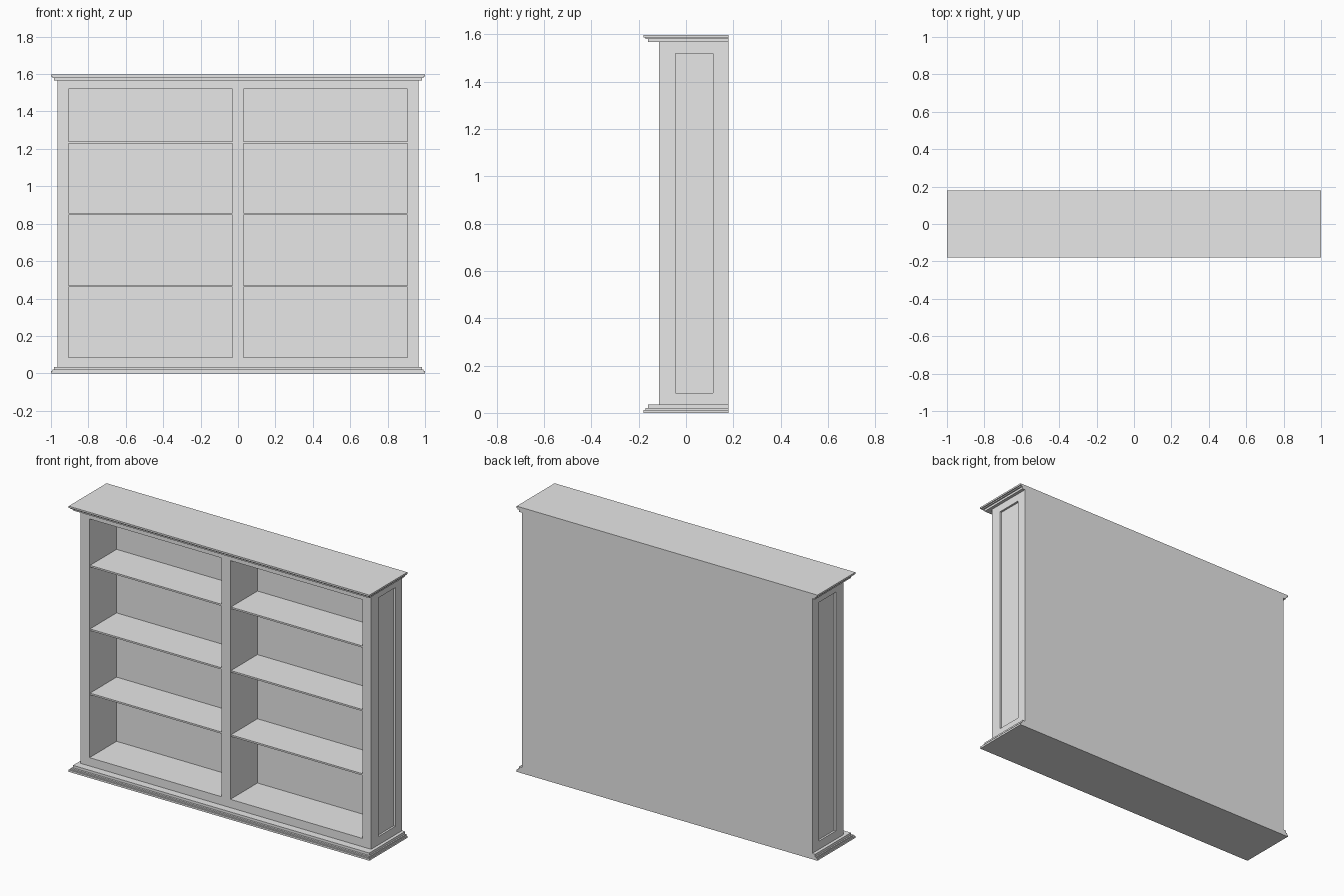
import bpy
import bmesh
from mathutils import Vector

cube = bpy.data.objects.get("Cube")
if cube:
    bpy.data.objects.remove(cube, do_unlink=True)

# One plain grey paint
grey = bpy.data.materials.new("grey_paint")
grey.use_nodes = True
grey.diffuse_color = (0.8, 0.8, 0.8, 1)
grey.node_tree.nodes["Principled BSDF"].inputs["Base Color"].default_value = (0.8, 0.8, 0.8, 1)

# Main dimensions
HALF_W, FRONT, BACK = 0.966, -0.115, 0.18
BOTTOM, TOP = 0.035, 1.567
BAY_IN, BAY_OUT = 0.03, 0.907
OPEN_LOW, OPEN_HIGH = 0.085, 1.52
PANEL_FRONT, PANEL_BACK = -0.045, 0.115
BAY_DEPTH, PANEL_DEPTH = 0.257, 0.012


def box_mesh(low, high):
    low, high = Vector(low), Vector(high)
    bm = bmesh.new()
    bmesh.ops.create_cube(bm, size=1)
    for v in bm.verts:
        v.co = (low + high) / 2 + v.co * (high - low)
    return bm


def finish(bm, name):
    bmesh.ops.recalc_face_normals(bm, faces=bm.faces)
    mesh = bpy.data.meshes.new(name)
    bm.to_mesh(mesh)
    bm.free()
    mesh.materials.append(grey)
    obj = bpy.data.objects.new(name, mesh)
    bpy.context.collection.objects.link(obj)
    return obj


def box(name, low, high):
    return finish(box_mesh(low, high), name)


def sink(bm, faces, depth):
    """Push faces straight into the body, leaving walls around them."""
    for face in bmesh.ops.extrude_discrete_faces(bm, faces=faces)["faces"]:
        offset = face.normal * -depth
        for v in face.verts:
            v.co += offset


# Carcass: scored along the opening edges, then bays and side panels sunk in
bm = box_mesh((-HALF_W, FRONT, BOTTOM), (HALF_W, BACK, TOP))
cuts = [(0, x * s) for x in (BAY_IN, BAY_OUT) for s in (-1, 1)]
cuts += [(1, PANEL_FRONT), (1, PANEL_BACK), (2, OPEN_LOW), (2, OPEN_HIGH)]
for axis, value in cuts:
    normal = Vector((0, 0, 0))
    normal[axis] = 1
    bmesh.ops.bisect_plane(bm, geom=bm.verts[:] + bm.edges[:] + bm.faces[:],
                           plane_co=normal * value, plane_no=normal)
bm.normal_update()
bays, panels = [], []
for f in bm.faces:
    c = f.calc_center_median()
    if not OPEN_LOW < c.z < OPEN_HIGH:
        continue
    if f.normal.y < -0.9 and BAY_IN < abs(c.x) < BAY_OUT:
        bays.append(f)
    elif abs(f.normal.x) > 0.9 and PANEL_FRONT < c.y < PANEL_BACK:
        panels.append(f)
sink(bm, bays, BAY_DEPTH)
sink(bm, panels, PANEL_DEPTH)
finish(bm, "carcass")

# Shelves in both bays
for side, sign in (("left", 1), ("right", -1)):
    x_low, x_high = sorted((sign * BAY_IN, sign * BAY_OUT))
    for i, z in enumerate((0.466, 0.852, 1.234)):
        box(f"{side}_shelf_{i + 1}", (x_low, FRONT + 0.005, z - 0.005),
            (x_high, FRONT + BAY_DEPTH, z + 0.005))

# Stepped base and cornice mouldings: half width, front, height from outer face
steps = [(1.0, -0.18, 0, 0.012),
         (0.993, -0.172, 0.012, 0.02),
         (0.985, -0.16, 0.02, BOTTOM)]
HEIGHT = 1.597
for i, (half, front, low, high) in enumerate(steps):
    box(f"base_step_{i + 1}", (-half, front, low), (half, BACK, high))
    # The cornice is slightly slimmer than the base
    box(f"cornice_step_{i + 1}", (-half, front, HEIGHT - high * 0.86),
        (half, BACK, HEIGHT - low * 0.86))
